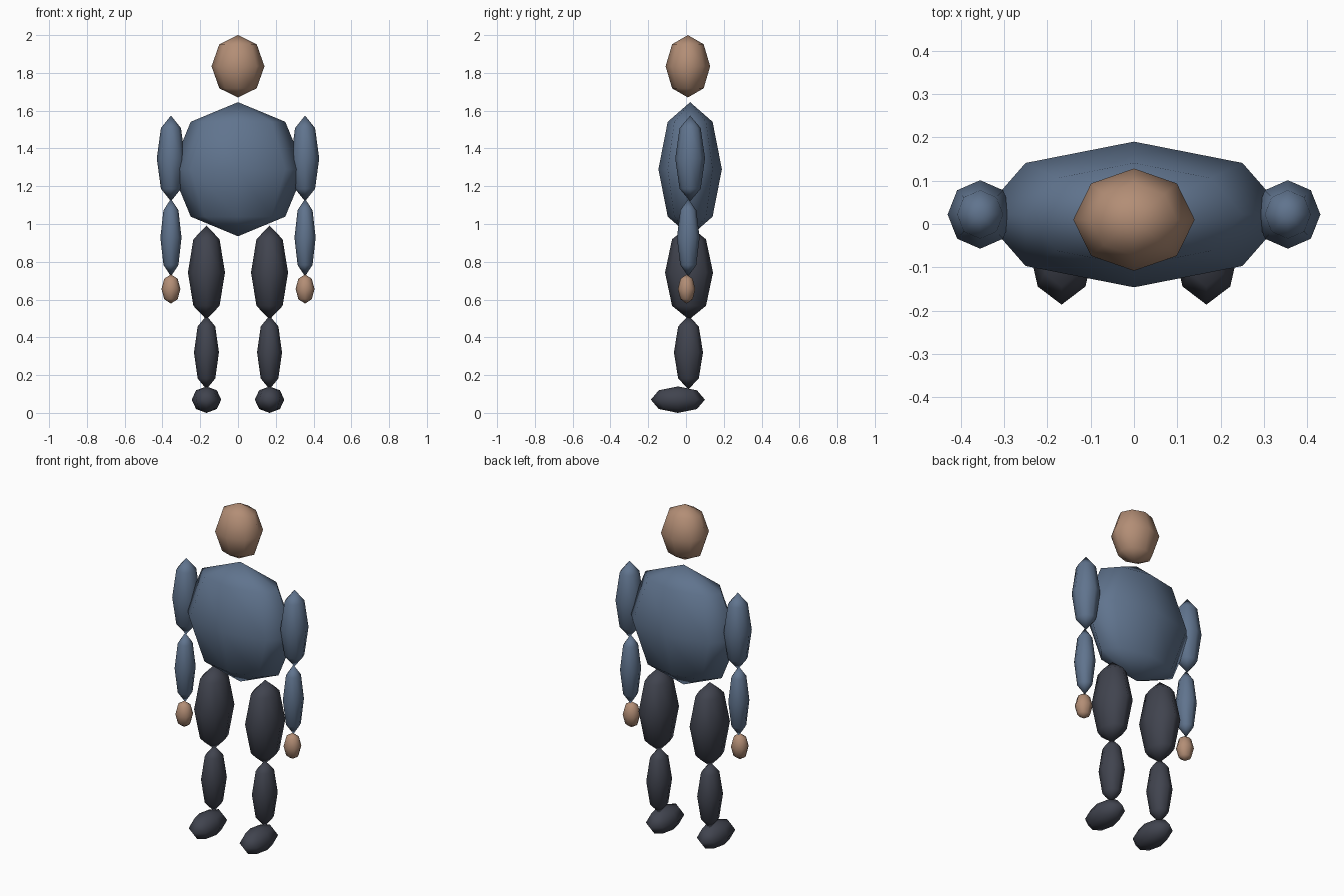
import bpy

if "Cube" in bpy.data.objects:
    bpy.data.objects.remove(bpy.data.objects["Cube"], do_unlink=True)


def material(name, rgb):
    mat = bpy.data.materials.new(name)
    mat.use_nodes = True
    color = (*rgb, 1.0)
    mat.diffuse_color = color
    mat.node_tree.nodes["Principled BSDF"].inputs["Base Color"].default_value = color
    return mat


skin = material("skin tan", (0.45, 0.27, 0.18))
shirt = material("shirt blue", (0.117, 0.174, 0.27))
trousers = material("dark slate", (0.052, 0.057, 0.077))


def ellipsoid(name, center, radii, mat):
    """Eight-sided low-poly ball stretched to the given radii."""
    bpy.ops.mesh.primitive_uv_sphere_add(segments=8, ring_count=4, radius=1, location=center)
    obj = bpy.context.object
    obj.name = name
    obj.scale = radii
    bpy.ops.object.transform_apply(location=False, rotation=False, scale=True)
    bpy.ops.object.shade_smooth()
    obj.data.materials.append(mat)


# Head and torso
ellipsoid("head", (0, 0.01, 1.835), (0.14, 0.118, 0.165), skin)
ellipsoid("torso", (0, 0.022, 1.29), (0.354, 0.168, 0.355), shirt)

# Limb parts: name, x offset, y, z, radii, material
limbs = [
    ("upper_arm", 0.355, 0.022, 1.347, (0.075, 0.079, 0.227), shirt),
    ("forearm", 0.355, 0.012, 0.928, (0.056, 0.06, 0.205), shirt),
    ("hand", 0.355, 0.003, 0.656, (0.05, 0.046, 0.077), skin),
    ("thigh", 0.167, 0.016, 0.743, (0.098, 0.127, 0.249), trousers),
    ("shin", 0.167, 0.013, 0.32, (0.066, 0.077, 0.195), trousers),
    ("foot", 0.167, -0.043, 0.07, (0.078, 0.143, 0.07), trousers),
]
for side, sign in (("left", 1), ("right", -1)):
    for name, x, y, z, radii, mat in limbs:
        ellipsoid(f"{side}_{name}", (sign * x, y, z), radii, mat)
